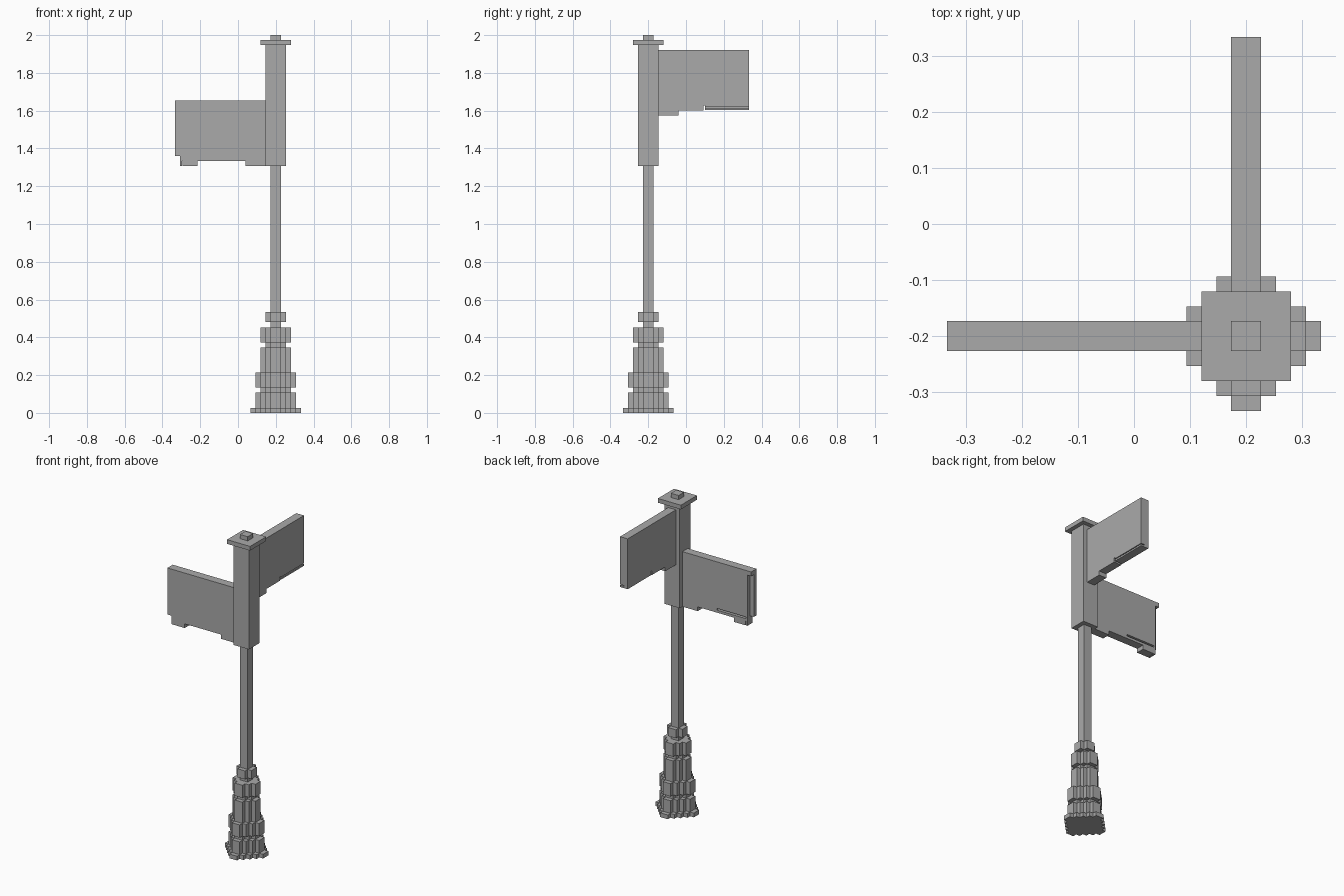
import bpy
import bmesh
from mathutils import Matrix, Vector

cube = bpy.data.objects.get("Cube")
if cube:
    bpy.data.objects.remove(cube, do_unlink=True)

U = 2 / 75                     # one block
PX, PY = 7.5, -7.5             # post centre, in blocks

grey = bpy.data.materials.new("stone grey")
grey.use_nodes = True
colour = (0.4, 0.4, 0.4, 1)
grey.diffuse_color = colour
grey.node_tree.nodes["Principled BSDF"].inputs["Base Color"].default_value = colour


def finish(name, bm):
    mesh = bpy.data.meshes.new(name)
    bm.to_mesh(mesh)
    bm.free()
    mesh.materials.append(grey)
    obj = bpy.data.objects.new(name, mesh)
    bpy.context.collection.objects.link(obj)
    return obj


def boxes(name, spans):
    """Join boxes given as (x0, x1, y0, y1, z0, z1) in blocks."""
    bm = bmesh.new()
    for x0, x1, y0, y1, z0, z1 in spans:
        centre = Vector((x0 + x1, y0 + y1, z0 + z1)) * U / 2
        size = Vector((x1 - x0, y1 - y0, z1 - z0)) * U
        bmesh.ops.create_cube(bm, size=1, matrix=Matrix.Translation(centre) @ Matrix.Diagonal(size).to_4x4())
    return finish(name, bm)


def square(name, width, z0, z1):
    h = width / 2
    return boxes(name, [(PX - h, PX + h, PY - h, PY + h, z0, z1)])


def stepped_round(name, width, z0, z1):
    """Prism with a staircase diamond outline."""
    n = width // 2
    quarter = []
    for i in range(n):
        quarter += [(n - i, i), (n - i, i + 1)]
    outline = []
    for _ in range(4):
        outline += quarter
        quarter = [(-y, x) for x, y in quarter]
    # drop the points in the middle of the four outer flats
    outline = [p for p in outline if 0 not in p]
    bm = bmesh.new()
    face = bm.faces.new([bm.verts.new(((PX + x) * U, (PY + y) * U, z0 * U)) for x, y in outline])
    ext = bmesh.ops.extrude_face_region(bm, geom=[face], use_keep_orig=True)
    top = [v for v in ext["geom"] if isinstance(v, bmesh.types.BMVert)]
    bmesh.ops.translate(bm, verts=top, vec=(0, 0, (z1 - z0) * U))
    bmesh.ops.recalc_face_normals(bm, faces=bm.faces)
    return finish(name, bm)


# Ornate foot
stepped_round("foot_plate", 10, 0, 1)
stepped_round("foot_block", 8, 1, 4)
stepped_round("foot_column", 6, 4, 13)
stepped_round("foot_band", 8, 5, 8)
stepped_round("foot_neck", 4, 13, 14)
stepped_round("foot_collar", 6, 14, 17)
stepped_round("foot_ring", 4, 18, 20)

# Pole, post head and cap
square("pole", 2, 14, 49)
square("post_head", 4, 49, 73)
square("cap_plate", 6, 73, 74)
square("cap_knob", 2, 74, 75)

# Side sign: panel with a stepped outer edge, split lower rail and brackets
F, M, B = PY - 1, PY, PY + 1
boxes("side_sign", [
    (-11.5, 5.5, F, B, 51, 62),
    (-12.5, -11.5, F, M, 51, 62),
    (-12.5, -11.5, M, B, 61, 62),
    (-11.2, 5.5, F, M, 50, 51),
    (-3.5, 5.5, M, B, 50, 51),
    (-11.2, -3.5, M, B, 50, 50.6),
])
boxes("side_sign_inner_bracket", [(1.5, 5.5, F, B, 49, 50)])
boxes("side_sign_outer_bracket", [(-11, -8, F, B, 49, 50), (-11.5, -11.1, F, B, 49, 51)])

# Rear sign: panel with split lower rail and bracket
L, C, R = PX - 1, PX, PX + 1
boxes("rear_sign", [
    (L, R, -5.5, 12.5, 61, 72),
    (L, R, -5.5, 3.5, 60, 61),
    (L, C, 3.8, 12.5, 60.1, 61),
    (C, R, 3.8, 12.5, 60.7, 61),
    (C, R, 3.8, 12.5, 60.1, 60.5),
])
boxes("rear_sign_bracket", [(L, R, -5.5, -1.5, 59, 60)])
